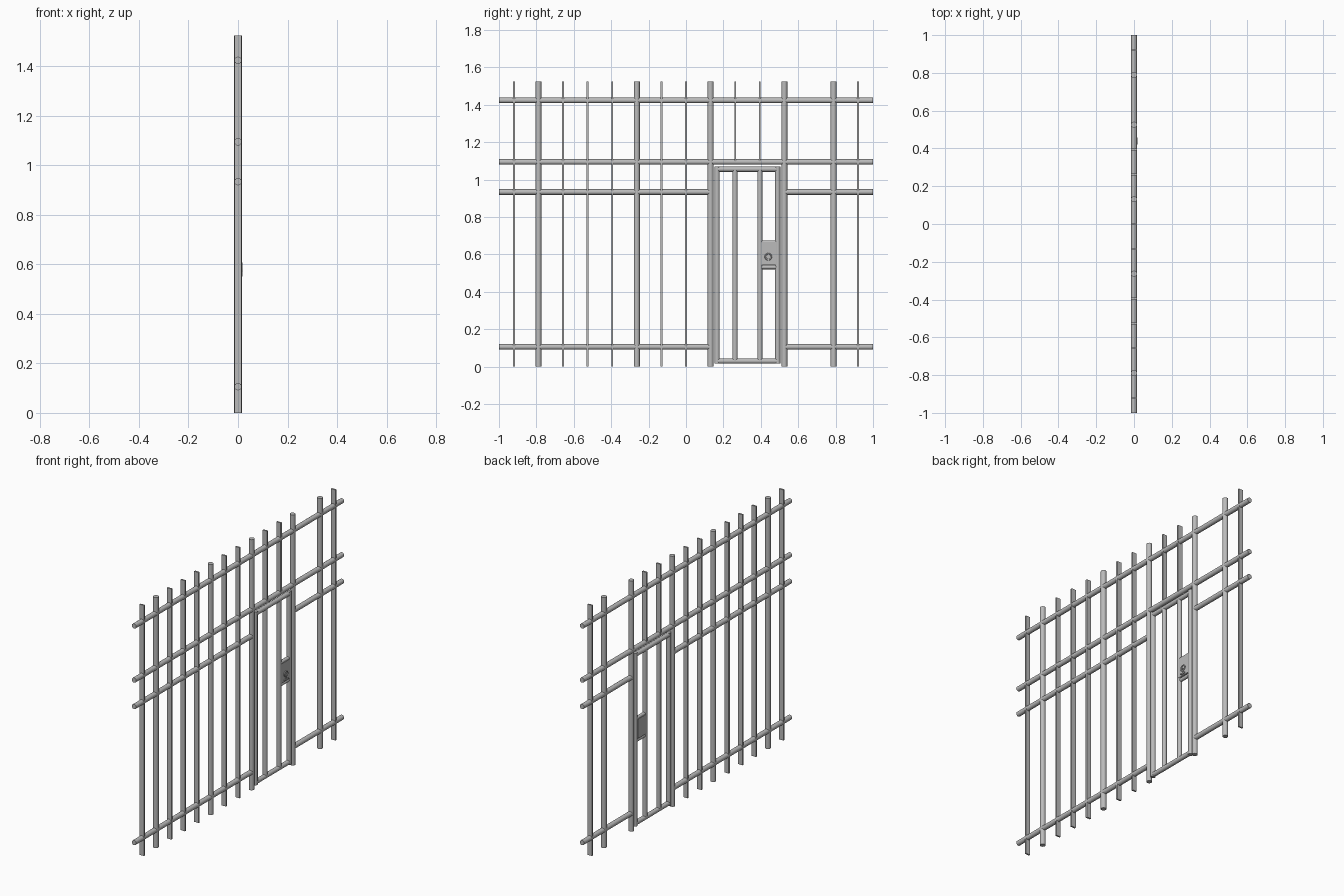
import bpy
from math import pi
from mathutils import Vector

if "Cube" in bpy.data.objects:
    bpy.data.objects.remove(bpy.data.objects["Cube"], do_unlink=True)


def make_material(name, value):
    mat = bpy.data.materials.new(name)
    mat.use_nodes = True
    colour = (value, value, value, 1)
    mat.diffuse_color = colour
    mat.node_tree.nodes["Principled BSDF"].inputs["Base Color"].default_value = colour
    return mat


steel = make_material("grey steel", 0.5)


def tube(name, start, end, radius, sides=16):
    """Round bar between two points."""
    a, b = Vector(start), Vector(end)
    bpy.ops.mesh.primitive_cylinder_add(
        vertices=sides, radius=radius, depth=(b - a).length, location=(a + b) / 2,
        rotation=(b - a).to_track_quat("Z", "Y").to_euler())
    obj = bpy.context.object
    obj.name = name
    obj.data.materials.append(steel)
    bpy.ops.object.shade_smooth_by_angle()
    return obj


def box(name, low, high):
    """Flat-faced block between two corners."""
    a, b = Vector(low), Vector(high)
    bpy.ops.mesh.primitive_cube_add(size=1, location=(a + b) / 2)
    obj = bpy.context.object
    obj.name = name
    obj.scale = b - a
    bpy.ops.object.transform_apply(location=False, rotation=False, scale=True)
    obj.data.materials.append(steel)
    return obj


TOP = 1.525
POST_R = 0.016
RAIL_R = 0.015
STEP = 0.1315
DOOR_A, DOOR_B = STEP, 4 * STEP     # posts either side of the door
HEAD = 1.095                        # rail above the door

# Uprights: round posts and thin flat bars on an even spacing
posts = (-6, -2, 1, 4, 6)
for i in range(-7, 8):
    y = i * STEP
    if i in posts:
        tube("post", (0, y, 0), (0, y, TOP), POST_R)
    elif i != 5:
        bottom = HEAD if DOOR_A < y < DOOR_B else 0
        box("flat_bar", (-0.015, y - 0.005, bottom), (0.015, y + 0.005, TOP))

# Rails: full length above the door, broken at the doorway below
for z in (1.424, HEAD):
    tube("upper_rail", (0, -1, z), (0, 1, z), RAIL_R)
for z in (0.934, 0.106):
    tube("long_lower_rail", (0, -1, z), (0, DOOR_A, z), RAIL_R)
    tube("short_lower_rail", (0, DOOR_B, z), (0, 1, z), RAIL_R)

# Door frame and its two inner bars
r = 0.014
left, right, low, high = 0.166, 0.49, 0.03, 1.056
for y in (left, right):
    tube("door_stile", (0, y, low - r), (0, y, high + r), r)
for z in (low, high):
    tube("door_crosspiece", (0, left, z), (0, right, z), r)
for y in (0.262, 0.395):
    tube("door_bar", (0, y, low), (0, y, high), r)

# Lock case between the last bar and the stile
for z in (0.532, 0.664):
    tube("lock_support", (0, 0.395, z), (0, right, z), 0.011)
box("lock_case", (-0.013, 0.397, 0.544), (0.013, 0.482, 0.662))

# Raised keyhole surround with a lever below
bpy.ops.mesh.primitive_torus_add(
    major_radius=0.016, minor_radius=0.004, major_segments=20, minor_segments=8,
    location=(0.015, 0.44, 0.588), rotation=(0, pi / 2, 0))
ring = bpy.context.object
ring.name = "keyhole_ring"
ring.data.materials.append(steel)
bpy.ops.object.shade_smooth_by_angle()
box("key_slot", (0.012, 0.437, 0.555), (0.019, 0.443, 0.585))
box("lock_lever", (0.012, 0.422, 0.55), (0.019, 0.458, 0.558))
